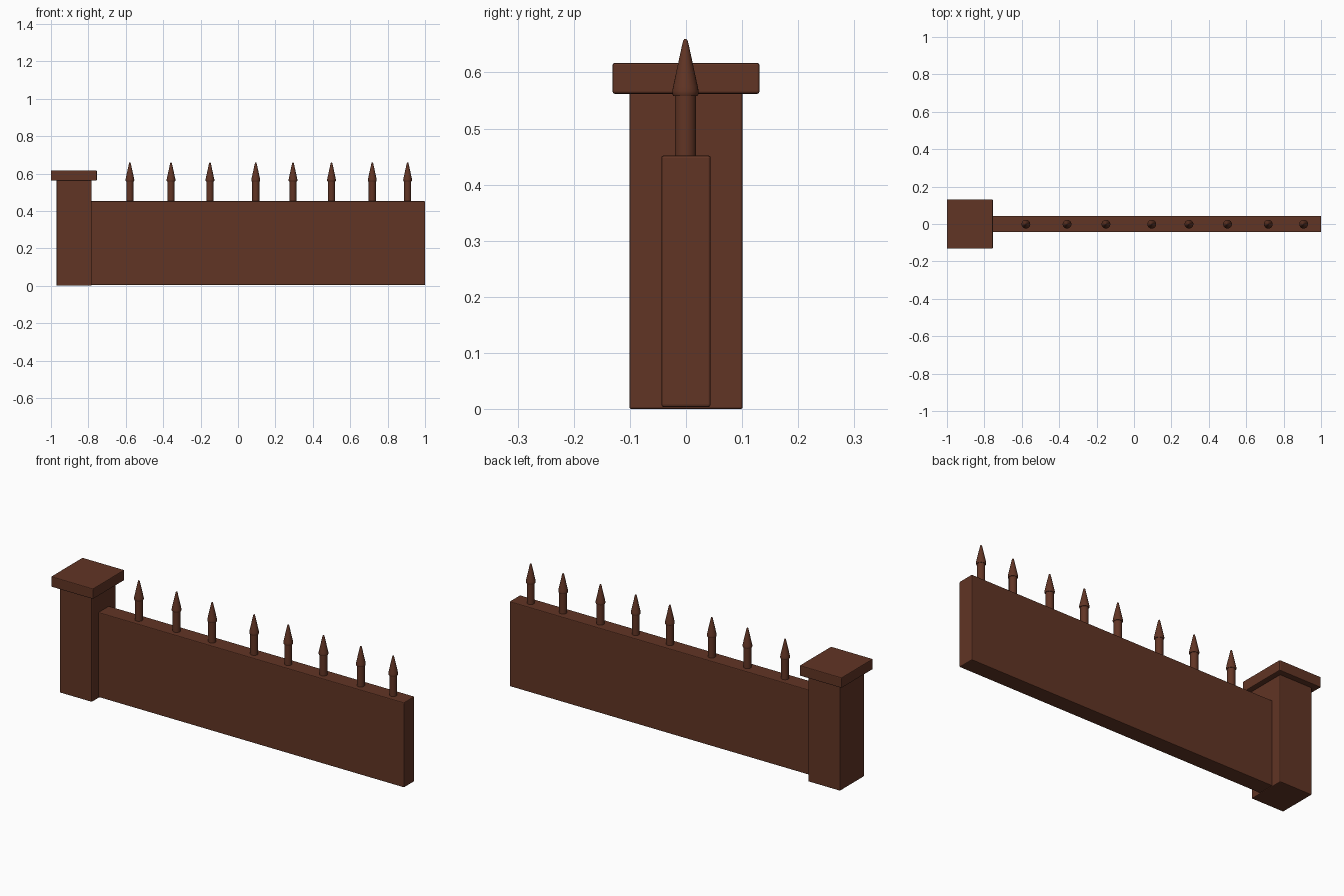
import bpy, bmesh, math

if "Cube" in bpy.data.objects:
    bpy.data.objects.remove(bpy.data.objects["Cube"])

brown = bpy.data.materials.new("dark_brown")
brown.diffuse_color = (0.12, 0.035, 0.018, 1)
brown.use_nodes = True
brown.node_tree.nodes["Principled BSDF"].inputs["Base Color"].default_value = brown.diffuse_color


def finish(name, bm):
    bmesh.ops.recalc_face_normals(bm, faces=bm.faces)
    mesh = bpy.data.meshes.new(name)
    bm.to_mesh(mesh)
    bm.free()
    mesh.materials.append(brown)
    ob = bpy.data.objects.new(name, mesh)
    bpy.context.collection.objects.link(ob)
    return ob


def box(name, x0, x1, half_y, z0, z1, bevel=0.004):
    bm = bmesh.new()
    bmesh.ops.create_cube(bm, size=1)
    for v in bm.verts:
        v.co.x = x1 if v.co.x > 0 else x0
        v.co.y = half_y if v.co.y > 0 else -half_y
        v.co.z = z1 if v.co.z > 0 else z0
    ob = finish(name, bm)
    mod = ob.modifiers.new("soft_edges", 'BEVEL')
    mod.width = bevel
    mod.segments = 2
    return ob


def spike(name, x, profile, sides=24):
    # Turned profile (radius, height), closed at both ends
    bm = bmesh.new()
    rings = []
    for r, z in profile:
        rings.append([bm.verts.new((r * math.cos(2 * math.pi * i / sides),
                                    r * math.sin(2 * math.pi * i / sides), z))
                      for i in range(sides)])
    for a, b in zip(rings, rings[1:]):
        for i in range(sides):
            j = (i + 1) % sides
            bm.faces.new((a[i], a[j], b[j], b[i]))
    bm.faces.new(rings[0][::-1])
    bm.faces.new(rings[-1])
    ob = finish(name, bm)
    ob.location = (x, -0.001, 0)
    bpy.ops.object.select_all(action='DESELECT')
    ob.select_set(True)
    bpy.context.view_layer.objects.active = ob
    bpy.ops.object.shade_smooth_by_angle(angle=math.radians(35))
    return ob


# Pillar, its cap and the long wall
box("pillar", -0.97, -0.783, 0.101, 0.0, 0.565)
box("pillar_cap", -1.0, -0.755, 0.131, 0.562, 0.617)
box("wall", -0.80, 1.0, 0.044, 0.004, 0.452)

# Spikes along the top of the wall: round shaft with a pointed head
SPIKE = [(0.019, 0.445), (0.019, 0.558), (0.0215, 0.558), (0.0235, 0.562),
         (0.0235, 0.567), (0.022, 0.575), (0.0055, 0.651), (0.004, 0.657), (0.0015, 0.66)]
for n, x in enumerate((-0.578, -0.358, -0.15, 0.095, 0.294, 0.5, 0.718, 0.907)):
    spike(f"spike_{n + 1}", x, SPIKE)
